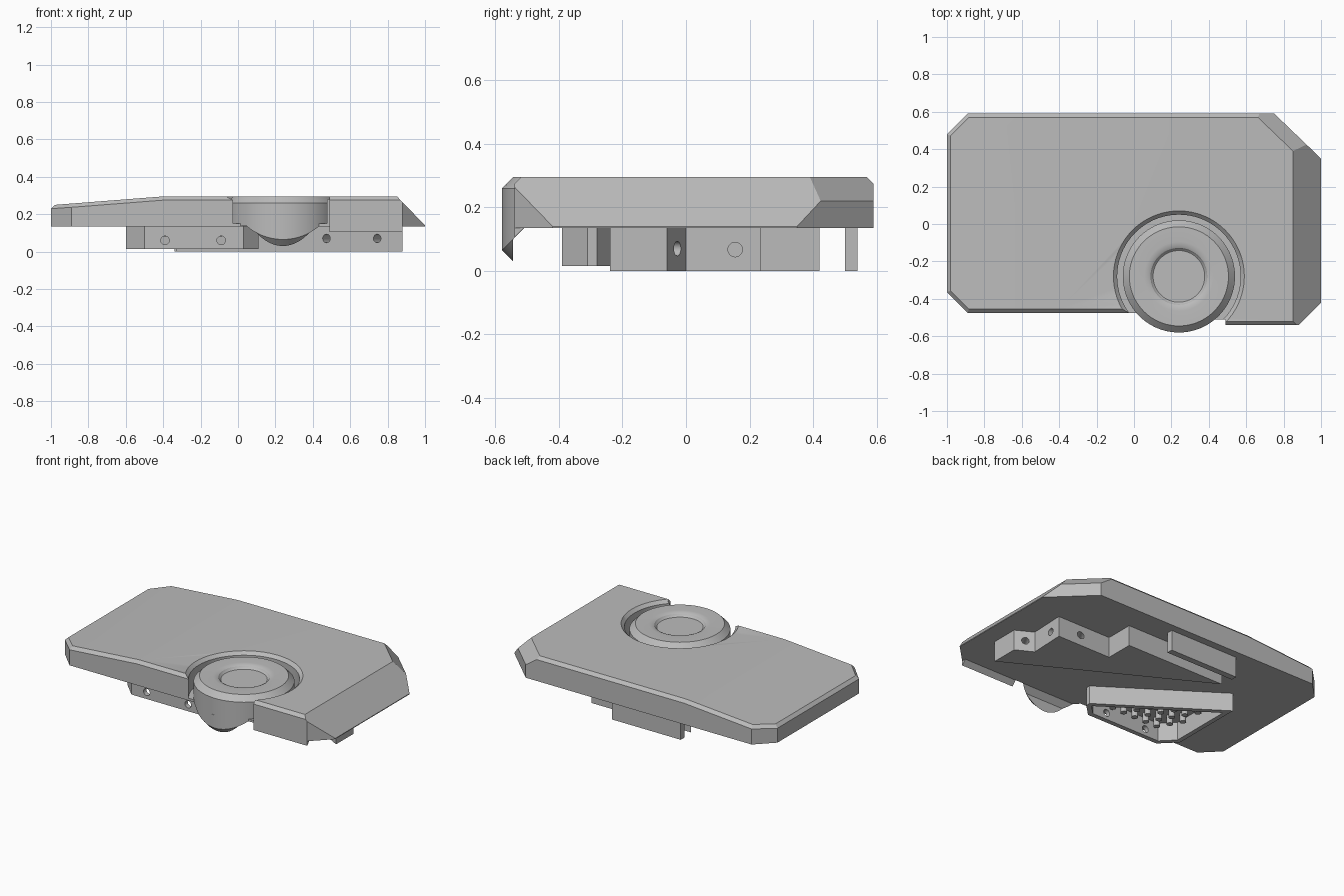
import bpy, bmesh, math
from mathutils import Vector, Matrix

cube = bpy.data.objects.get("Cube")
if cube:
    bpy.data.objects.remove(cube, do_unlink=True)

grey = bpy.data.materials.new("plain_grey")
grey.use_nodes = True
grey.diffuse_color = (0.5, 0.5, 0.5, 1)
grey.node_tree.nodes["Principled BSDF"].inputs["Base Color"].default_value = (0.5, 0.5, 0.5, 1)


def finish(bm, name, smooth=False):
    bmesh.ops.recalc_face_normals(bm, faces=bm.faces)
    mesh = bpy.data.meshes.new(name)
    bm.to_mesh(mesh)
    bm.free()
    mesh.materials.append(grey)
    obj = bpy.data.objects.new(name, mesh)
    bpy.context.collection.objects.link(obj)
    if smooth:
        soften(obj)
    return obj


def activate(obj):
    bpy.ops.object.select_all(action='DESELECT')
    obj.select_set(True)
    bpy.context.view_layer.objects.active = obj


def soften(obj):
    activate(obj)
    bpy.ops.object.shade_smooth_by_angle(angle=math.radians(25))


def boolean(obj, tool, operation):
    mod = obj.modifiers.new("cut", 'BOOLEAN')
    mod.operation, mod.object, mod.solver = operation, tool, 'EXACT'
    activate(obj)
    bpy.ops.object.modifier_apply(modifier=mod.name)
    bpy.data.objects.remove(tool, do_unlink=True)


def prism(name, outline, z0, z1):
    bm = bmesh.new()
    face = bm.faces.new([bm.verts.new((x, y, z0)) for x, y in outline])
    new = bmesh.ops.extrude_face_region(bm, geom=[face])["geom"]
    top = [v for v in new if isinstance(v, bmesh.types.BMVert)]
    bmesh.ops.translate(bm, verts=top, vec=(0, 0, z1 - z0))
    return finish(bm, name)


def box(name, x0, x1, y0, y1, z0, z1):
    return prism(name, [(x0, y0), (x1, y0), (x1, y1), (x0, y1)], z0, z1)


def lathe(name, profile, centre, smooth=False):
    bm = bmesh.new()
    verts = [bm.verts.new((centre[0] + r, centre[1], z)) for r, z in profile]
    edges = [bm.edges.new(pair) for pair in zip(verts, verts[1:])]
    bmesh.ops.spin(bm, geom=verts + edges, cent=(*centre, 0), axis=(0, 0, 1),
                   angle=math.tau, steps=72)
    bmesh.ops.remove_doubles(bm, verts=bm.verts, dist=0.0005)
    return finish(bm, name, smooth)


def drill(obj, start, direction, length):
    d = Vector(direction).normalized()
    bm = bmesh.new()
    turn = Vector((0, 0, 1)).rotation_difference(d).to_matrix().to_4x4()
    mid = Matrix.Translation(Vector(start) + d * length / 2)
    bmesh.ops.create_cone(bm, cap_ends=True, segments=20, radius1=0.023,
                          radius2=0.023, depth=length, matrix=mid @ turn)
    boolean(obj, finish(bm, "drill"), 'DIFFERENCE')


# Cover plate: boxes sliced by planes for the slopes, corners and bevels
def sliced_plate(name, x0, x1, front):
    obj = box(name, x0, x1, front, 0.59, 0.135, 0.295)
    planes = [
        ((0.85, 0, 0.295), (0.155, 0, 0.15)),         # sloping end
        ((0.75, 0.59, 0), (0.24, 0.25, 0)),           # large back corner
        ((0.75, 0.59, 0.22), (0.24, 0.25, 0.346)),
        ((0.88, front, 0), (1, -1, 0)),               # front corner
        ((-0.4, 0, 0.295), (-0.078, 0, 1)),           # gentle slope
        ((-1, 0, 0.23), (-1, 0, 1)),
    ]
    for y, side in ((0.59, 1), (front, -1)):
        planes += [
            ((0, y, 0.275), (0, side, 1)),
            ((-0.4, y, 0.275), (-0.078, side, 1)),
            ((-0.89, y, 0), (-1, side, 0)),
            ((-0.89, y, 0.237), (-1.1, side, 1.4)),
        ]
    bm = bmesh.new()
    bm.from_mesh(obj.data)
    for co, no in planes:
        bmesh.ops.bisect_plane(bm, geom=bm.verts[:] + bm.edges[:] + bm.faces[:], dist=1e-5,
                               plane_co=co, plane_no=Vector(no).normalized(), clear_outer=True)
        bmesh.ops.holes_fill(bm, edges=bm.edges[:], sides=0)
    bmesh.ops.recalc_face_normals(bm, faces=bm.faces)
    bm.to_mesh(obj.data)
    bm.free()
    return obj


plate = sliced_plate("cover_plate", -1, 0.24, -0.475)
boolean(plate, sliced_plate("plate_end", 0.22, 1, -0.54), 'UNION')

# Round recess for the knob, open at the front
KNOB = (0.24, -0.28)
recess = lathe("recess", [(0, 0.15), (0.33, 0.15), (0.33, 0.275), (0.35, 0.295),
                          (0.37, 0.315), (0, 0.315)], KNOB)
boolean(plate, recess, 'DIFFERENCE')
boolean(plate, box("opening", 0.1, 0.49, -0.7, -0.51, 0, 0.5), 'DIFFERENCE')
soften(plate)

# Lip under the front edge
bm = bmesh.new()
ends = [[bm.verts.new((x, y, z)) for y, z in ((-0.54, 0.136), (-0.54, 0.105), (-0.51, 0.136))]
        for x in (0.49, 0.88)]
bm.faces.new(ends[0])
bm.faces.new(ends[1])
for i in range(3):
    j = (i + 1) % 3
    bm.faces.new((ends[0][i], ends[0][j], ends[1][j], ends[1][i]))
finish(bm, "front_lip")

# Knob with a shallow dished centre
lathe("knob", [(0, 0.272), (0.138, 0.272), (0.146, 0.278), (0.152, 0.287), (0.165, 0.293),
               (0.185, 0.295), (0.265, 0.295), (0.30, 0.26), (0.30, 0.136), (0, 0.136)],
      KNOB, True)

# Curved lobe hanging below the front of the knob
bm = bmesh.new()
rings = []
for i in range(33):
    a = math.radians(-39.8 + 79.6 * i / 32)
    x, y = KNOB[0] + 0.3 * math.sin(a), KNOB[1] - 0.3 * math.cos(a)
    back = max(y, -0.545)
    section = [(y, 0.15), (y, y + 0.645), (back, y + 0.645 - (back - y)),
               (back, back + 0.645), (-0.51, 0.135), (-0.51, 0.15)]
    rings.append([bm.verts.new((x, *p)) for p in section])
for r, s in zip(rings, rings[1:]):
    for i in range(6):
        j = (i + 1) % 6
        bm.faces.new((r[i], r[j], s[j], s[i]))
bm.faces.new(rings[0])
bm.faces.new(rings[-1])
bmesh.ops.remove_doubles(bm, verts=bm.verts, dist=0.0002)
bmesh.ops.dissolve_degenerate(bm, edges=bm.edges, dist=0.0001)
finish(bm, "knob_lobe", True)

# Stepped mounting block under the plate, drilled square to its long side
block = prism("stepped_block", [(0.88, -0.24), (0.88, -0.06), (0.77, 0), (0.78, 0.235),
                                (0.39, 0.235), (0.39, 0.42), (-0.33, 0.42)], 0, 0.136)
drill(block, (0.45, -0.06, 0.07), (0.48, 0.88, 0), 0.45)
drill(block, (0.72, -0.21, 0.07), (0.48, 0.88, 0), 0.35)
drill(block, (0.85, 0.155, 0.067), (-1, 0, 0), 0.14)
soften(block)

# Thin rib near the back
box("back_rib", -0.34, 0.16, 0.5, 0.54, 0, 0.136)

# Walled tray with a pocket
outline = [(-0.5, -0.39), (0.03, -0.39), (0.11, -0.31), (0.11, -0.28), (-0.6, 0.2), (-0.6, -0.29)]
WALL = 0.03


def inset(points, dist):
    result = []
    for i, p in enumerate(points):
        p, a, b = Vector(p), Vector(points[i - 1]), Vector(points[(i + 1) % len(points)])
        d1, d2 = (p - a).normalized(), (b - p).normalized()
        n1, n2 = Vector((-d1.y, d1.x)), Vector((-d2.y, d2.x))
        result.append(p + (n1 + n2) * dist / (1 + n1.dot(n2)))
    return result


def inside(p, points):
    return all((Vector(b) - Vector(a)).cross(p - Vector(a)) > 0
               for a, b in zip(points, points[1:] + points[:1]))


tray = prism("tray_wall", outline, 0.015, 0.136)
pocket = [p for i, p in enumerate(inset(outline, WALL)) if i not in (2,)]
boolean(tray, prism("pocket", pocket, -0.1, 0.3), 'DIFFERENCE')
for x in (-0.39, -0.09):
    drill(tray, (x, -0.45, 0.06), (0, 1, 0), 0.12)
soften(tray)

# Staggered studs inside the tray
zone = inset(outline, WALL + 0.03)
del zone[2]
bm = bmesh.new()
for row in range(9):
    for col in range(10):
        p = Vector((-0.53 + 0.085 * (col + 0.5 * (row % 2)), -0.32 + 0.07 * row))
        if inside(p, zone):
            bmesh.ops.create_cone(bm, cap_ends=True, segments=12, radius1=0.02, radius2=0.02,
                                  depth=0.056, matrix=Matrix.Translation((p.x, p.y, 0.108)))
finish(bm, "tray_studs", True)
